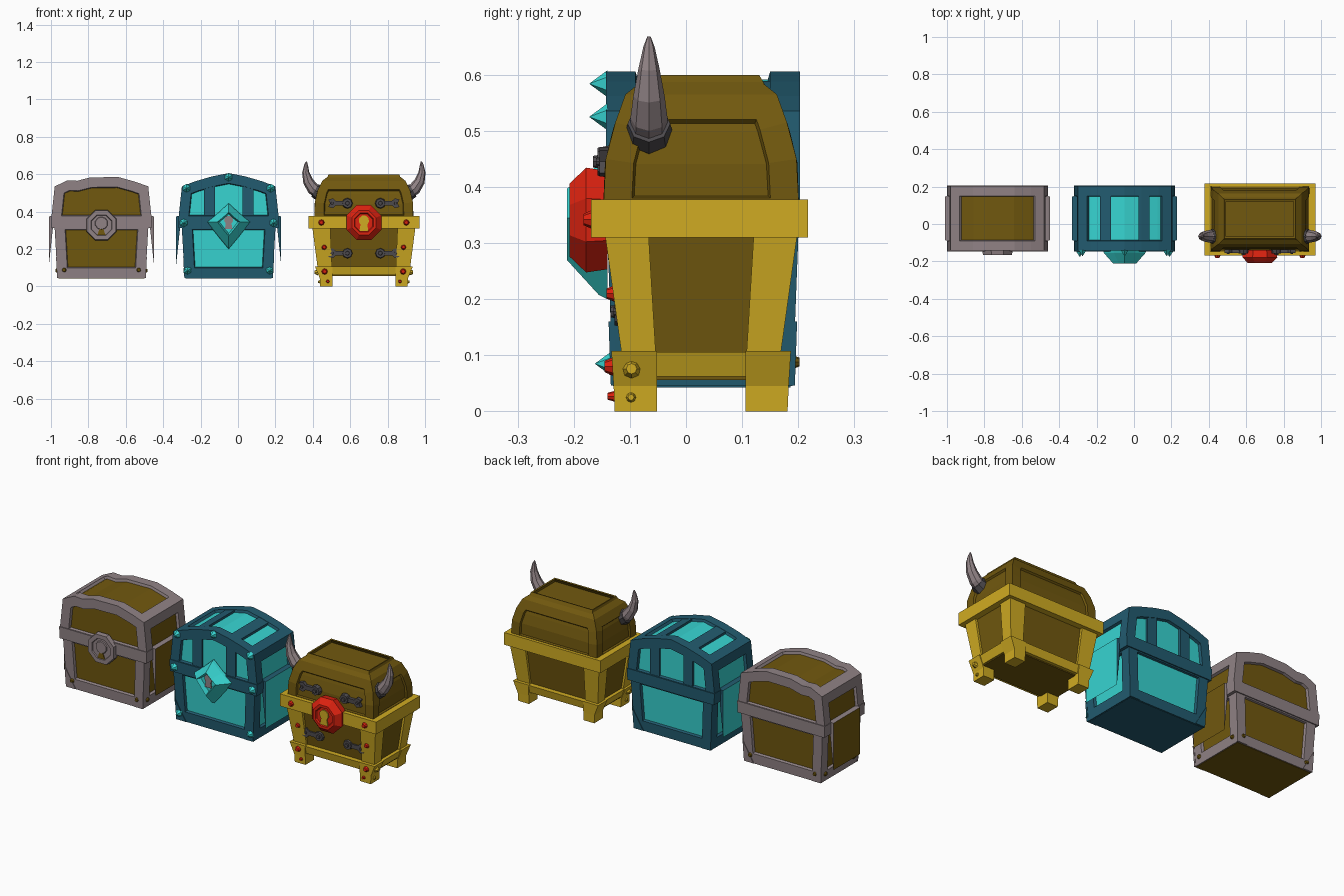
import bpy, bmesh
from math import sin, cos, pi, radians
from mathutils import Vector, Matrix

cube = bpy.data.objects.get("Cube")
if cube:
    bpy.data.objects.remove(cube, do_unlink=True)


def material(name, rgb):
    m = bpy.data.materials.new(name)
    m.use_nodes = True
    m.diffuse_color = (*rgb, 1)
    m.node_tree.nodes["Principled BSDF"].inputs["Base Color"].default_value = (*rgb, 1)
    return m


GREY = material("warm grey", (.28, .225, .235))
BROWN = material("brown wood", (.165, .098, .0045))
BLUE = material("deep blue", (.016, .105, .16))
CYAN = material("cyan crystal", (.038, .66, .64))
GOLD = material("gold", (.63, .41, .016))
RED = material("red gem", (.72, .016, .005))
DARK = material("dark iron", (.073, .067, .073))


def finish(name, bm, *mats):
    bmesh.ops.recalc_face_normals(bm, faces=bm.faces)
    me = bpy.data.meshes.new(name)
    bm.to_mesh(me)
    bm.free()
    for m in mats:
        me.materials.append(m)
    ob = bpy.data.objects.new(name, me)
    bpy.context.collection.objects.link(ob)
    return ob


def add_loft(bm, loops):
    """Skin matching loops and cap both ends."""
    rows = [[bm.verts.new(p) for p in loop] for loop in loops]
    n = len(rows[0])
    for a, b in zip(rows, rows[1:]):
        for i in range(n):
            j = (i + 1) % n
            bm.faces.new((a[i], a[j], b[j], b[i]))
    bm.faces.new(rows[0][::-1])
    bm.faces.new(rows[-1])


def sink_panels(bm, rim, depth, index, top):
    """Recess a panel into every side, and into the top if wanted."""
    bmesh.ops.recalc_face_normals(bm, faces=bm.faces)
    groups = {}
    for f in bm.faces:
        axis = max(range(3), key=lambda k: abs(f.normal[k]))
        groups.setdefault((axis, f.normal[axis] > 0), []).append(f)
    for (axis, positive), faces in groups.items():
        if axis == 2 and not (positive and top):
            continue
        for t, d in ((rim, 0), (.004, -depth)):
            bm.normal_update()
            bmesh.ops.inset_region(bm, faces=faces, thickness=t, depth=d, use_even_offset=True)
        for f in faces:
            f.material_index = index


def loft(name, loops, *mats, rim=0, depth=.014, top=False):
    bm = bmesh.new()
    add_loft(bm, loops)
    if rim:
        sink_panels(bm, rim, depth, len(mats) - 1, top)
    return finish(name, bm, *mats)


def rect(cx, cy, z, hx, hy):
    return [(cx + a * hx, cy + b * hy, z) for a, b in ((-1, -1), (1, -1), (1, 1), (-1, 1))]


def ngon(cx, cz, r, y, n=8):
    return [(cx + r * cos((i + .5) * 2 * pi / n), y, cz + r * sin((i + .5) * 2 * pi / n)) for i in range(n)]


def keyhole(cx, cz, r, y):
    arc = [radians(-50 + 40 * i) for i in range(8)]
    pts = [(cx + r * cos(a), y, cz + r * sin(a)) for a in arc]
    return pts + [(cx - r * .85, y, cz - 2 * r), (cx + r * .85, y, cz - 2 * r)]


def studs(name, mat, items, direction=(0, -1, 0), tip=.55, sides=8):
    """Cones at (x, y, z, radius, height) pointing along direction."""
    bm = bmesh.new()
    turn = Vector(direction).to_track_quat('Z', 'Y').to_matrix().to_4x4()
    for x, y, z, r, h in items:
        m = Matrix.Translation((x, y, z)) @ turn @ Matrix.Translation((0, 0, h / 2))
        bmesh.ops.create_cone(bm, cap_ends=True, segments=sides, radius1=r, radius2=r * tip, depth=h, matrix=m)
    return finish(name, bm, mat)


CY = .03


def arch_prism(name, profile, cx, hy, *mats, base=.325, **kw):
    pts = [(profile[0][0], base)] + profile + [(profile[-1][0], base)]
    return loft(name, [[(cx + x, CY + s * hy, z) for x, z in pts] for s in (-1, 1)], *mats, **kw)


def height_at(profile, x):
    for (x0, z0), (x1, z1) in zip(profile, profile[1:]):
        if x0 <= x <= x1:
            return z0 + (z1 - z0) * (x - x0) / max(x1 - x0, 1e-6)


def framed_chest(label, cx, frame, fill, under, arch):
    # Tapered body, waist band and arched lid with recessed panels
    loft(label + "_body", [rect(cx, CY, .045, .235, .16), rect(cx, CY, .36, .253, .172)], frame, fill, rim=.055)
    loft(label + "_underside", [rect(cx, CY, .043, .23, .156), rect(cx, CY, .05, .23, .156)], under)
    loft(label + "_band", [rect(cx, CY, .312, .267, .176), rect(cx, CY, .376, .27, .177)], frame)
    arch_prism(label + "_lid", [(-.267, .376)] + arch + [(.267, .376)], cx, .173, frame, fill, rim=.053, top=True)
    # Triangular corner plates, front and back
    bm = bmesh.new()
    for sx in (-1, 1):
        for sy in (-1, 1):
            tri = [(.237, .046, .164), (.243, .16, .168), (.178, .046, .164)]
            add_loft(bm, [[(cx + sx * x, CY + sy * (y - d), z) for x, z, y in tri] for d in (.01, 0)])
    finish(label + "_corner_plates", bm, frame)


# ---- Grey and wood chest ----
AX = -.73
framed_chest("wooden_chest", AX, GREY, BROWN, BROWN,
             [(-.25, .535), (-.18, .568), (-.13, .565), (-.06, .583), (.09, .585), (.18, .56), (.25, .535)])
loft("wooden_chest_lock", [ngon(AX, .328, r, y) for r, y in
     ((.088, -.14), (.084, -.165), (.06, -.165), (.057, -.159))], GREY)
studs("wooden_chest_lock_ring", GREY, [(AX, -.157, .338, .036, .008)], tip=.9, sides=10)
loft("wooden_chest_keyhole", [[(AX + x, y, z) for x, z in ((-.01, .308), (.01, .308), (.022, .275), (-.022, .275))]
     for y in (-.157, -.163)], BROWN)
for s, side in ((-1, "front"), (1, "back")):
    studs("wooden_chest_nails_" + side, BROWN,
          [(AX + x, CY + s * .158, .088, .014, .014) for x in (-.2, .2)], (0, s, 0))
    studs("wooden_chest_nails_" + ("right" if s < 0 else "left"), BROWN,
          [(AX + s * .234, CY + y, .085, .014, .012) for y in (-.125, .125)], (s, 0, 0))

# ---- Blue crystal chest ----
BX = -.05
half = [(-.25, .535), (-.18, .562), (-.09, .588), (0, .606)]
arch = half + [(-x, z) for x, z in half[-2::-1]]
framed_chest("crystal_chest", BX, BLUE, CYAN, BLUE, arch)
for s in (-1, 1):
    xs = sorted((s * .074, s * .09, s * .132))
    arch_prism("crystal_chest_strap", [(x, height_at(arch, x) - .002) for x in xs], BX, .171, BLUE)
studs("crystal_chest_spikes", CYAN,
      [(BX + s * x, y, z, .024, .032) for s in (-1, 1) for x, y, z in
       ((.225, -.14, .525), (.24, -.144, .34), (.22, -.13, .085))] + [(BX, -.14, .584, .024, .032)], tip=.02, sides=6)
kite = [(0, .1), (.06, .045), (.117, 0), (.05, -.085), (0, -.145), (-.05, -.085), (-.117, 0), (-.06, .045)]
loft("crystal_chest_lock", [[(BX + x * k, y, .345 + z * k) for x, z in kite] for k, y in
     ((1, -.14), (.95, -.155), (.52, -.212), (.42, -.186))], CYAN)
loft("crystal_chest_keyhole", [keyhole(BX, .355, .024, y) for y in (-.18, -.192)], GREY)

# ---- Gold chest with horns ----
GX, GY = .673, .027
loft("horned_chest_body", [rect(GX, GY, .056, .235, .13), rect(GX, GY, .1, .236, .13),
                           rect(GX, GY, .34, .266, .16)], BROWN)
loft("horned_chest_base_rail", [rect(GX, GY, .062, .24, .148), rect(GX, GY, .106, .256, .158)], GOLD)
loft("horned_chest_band", [rect(GX, GY - .003, .31, .297, .193), rect(GX, GY - .003, .378, .297, .193)], GOLD)
loft("horned_chest_lid", [rect(GX, GY, z, hx, hy) for z, hx, hy in
     ((.33, .265, .176), (.45, .262, .17), (.515, .247, .153), (.565, .222, .135), (.578, .185, .105))],
     BROWN, rim=.05, depth=.01, top=True)


def corner_rect(sx, sy, z, x0, x1, y0, y1):
    return rect(GX + sx * (x0 + x1) / 2, GY + sy * (y0 + y1) / 2, z, (x1 - x0) / 2, (y1 - y0) / 2)


for sx in (-1, 1):
    for sy in (-1, 1):
        loft("horned_chest_post", [corner_rect(sx, sy, .09, .17, .246, .08, .14),
                                   corner_rect(sx, sy, .32, .18, .276, .094, .172)], GOLD)
        loft("horned_chest_foot", [corner_rect(sx, sy, 0, .168, .234, .079, .154),
                                   corner_rect(sx, sy, .045, .168, .236, .079, .156),
                                   corner_rect(sx, sy, .108, .168, .262, .079, .16)], GOLD)

# Curved horns with iron collars
for s in (-1, 1):
    path = [(.235, .498, .034), (.272, .523, .033), (.298, .562, .028), (.311, .61, .019), (.309, .65, .01), (.307, .668, .003)]
    collar = [(.2, .482, .04), (.235, .498, .042), (.262, .513, .038)]
    for part, pts, mat in (("horn", path, GREY), ("horn_collar", collar, DARK)):
        loops = []
        for i, (x, z, r) in enumerate(pts):
            a, b = pts[max(i - 1, 0)], pts[min(i + 1, len(pts) - 1)]
            t = Vector((b[0] - a[0], b[1] - a[1])).normalized()
            ring = [(r * cos(k * pi / 4), r * sin(k * pi / 4)) for k in range(8)]
            loops.append([(GX + s * (x - t.y * u), -.066 + v, z + t.x * u) for u, v in ring])
        loft("horned_chest_" + part, loops, mat)

# Red gem lock with gold keyhole
loft("horned_chest_lock", [ngon(GX, .341, r, y) for r, y in
     ((.095, -.14), (.101, -.178), (.07, -.208), (.055, -.208), (.05, -.2))], RED)
loft("horned_chest_keyhole", [keyhole(GX, .352, .028, y) for y in (-.197, -.206)], GOLD)

# Iron hinge straps
for s in (-1, 1):
    for z, y in ((.445, -.136), (.178, -.105)):
        outline = [(.08, .012), (.15, .012), (.165, .026), (.19, .02), (.18, 0), (.19, -.02), (.165, -.026), (.15, -.012), (.08, -.012)]
        loft("horned_chest_strap", [[(GX + s * a, y - d, z + b) for a, b in outline] for d in (0, .018)], DARK)
        studs("horned_chest_strap_disc", DARK, [(GX + s * .088, y, z, .029, .022), (GX + s * .088, y - .02, z, .012, .01),
                                                (GX + s * .17, y - .016, z, .008, .008)], tip=.85)

# Red studs on the front, gold studs on the sides of the front feet
studs("horned_chest_red_studs", RED, [(GX + s * x, y, z, r, .018) for s in (-1, 1) for x, y, z, r in
      ((.227, -.165, .342, .018), (.212, -.124, .21, .016), (.21, -.127, .08, .018), (.193, -.122, .027, .011))])
for s in (-1, 1):
    studs("horned_chest_gold_studs", GOLD, [(GX + s * .245, -.097, .076, .017, .018),
                                            (GX + s * .232, -.098, .025, .01, .012)], (s, 0, 0))
